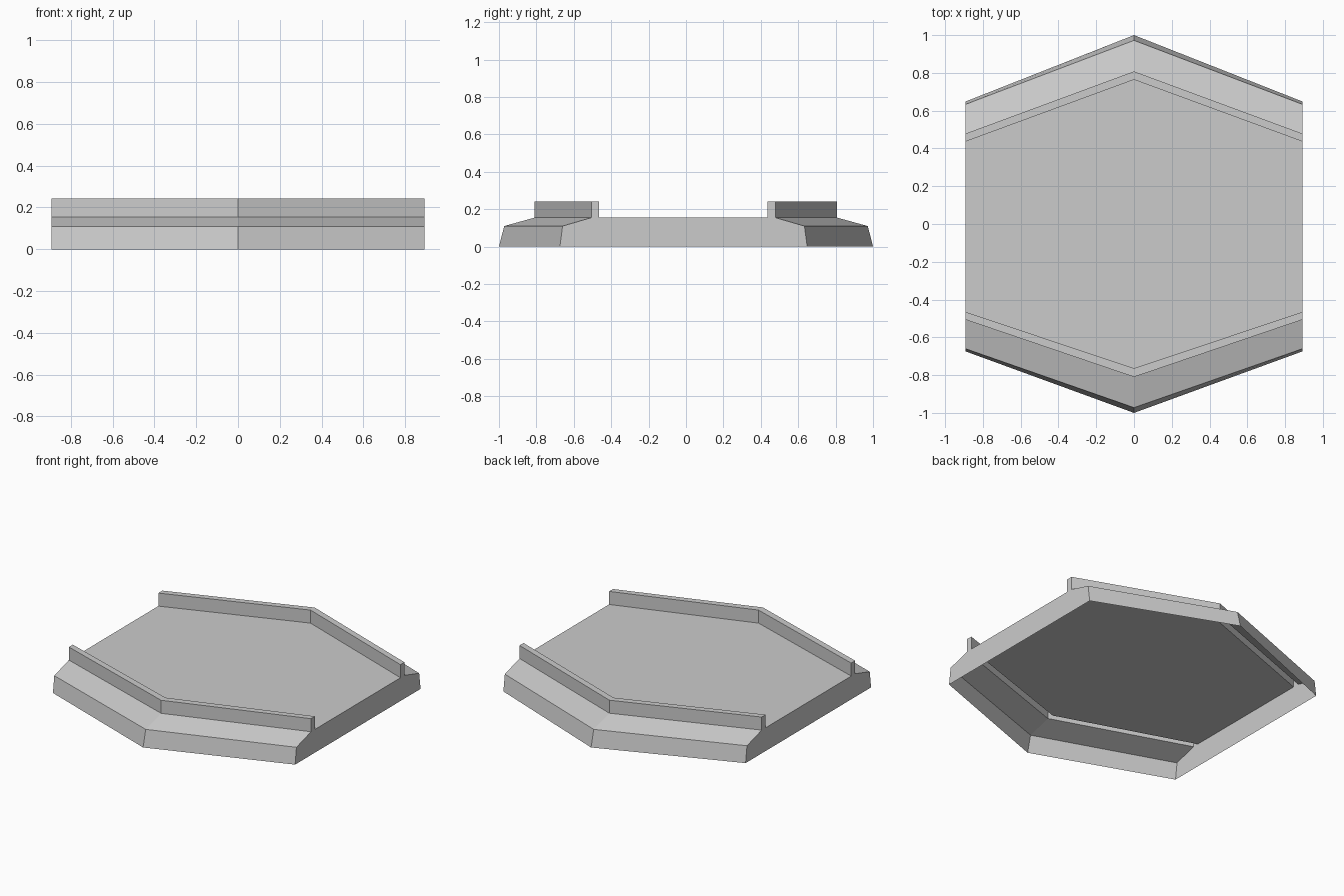
import bpy
import bmesh

cube = bpy.data.objects.get("Cube")
if cube:
    bpy.data.objects.remove(cube, do_unlink=True)

HALF_WIDTH = 0.893
RIM_Z, FLOOR_Z, RAIL_Z = 0.11, 0.155, 0.242

# Cross-section from outer foot to floor: (y at the middle, y at the sides, z)
FRONT = [(-1.0, -0.674, 0), (-0.972, -0.66, RIM_Z), (-0.81, -0.506, FLOOR_Z),
         (-0.81, -0.506, RAIL_Z), (-0.764, -0.465, RAIL_Z), (-0.764, -0.465, FLOOR_Z)]
BACK = [(1.0, 0.648, 0), (0.972, 0.633, RIM_Z), (0.808, 0.478, FLOOR_Z),
        (0.808, 0.478, RAIL_Z), (0.764, 0.436, RAIL_Z), (0.764, 0.436, FLOOR_Z)]
PROFILE = FRONT + BACK[::-1]

# Grey material
grey = bpy.data.materials.new("stone_grey")
grey.use_nodes = True
colour = (0.6, 0.6, 0.6, 1)
grey.diffuse_color = colour
grey.node_tree.nodes["Principled BSDF"].inputs["Base Color"].default_value = colour

# Open-bottomed shell: three cross-sections joined by strips
bm = bmesh.new()
right, middle, left = [
    [bm.verts.new((x, mid if x == 0 else side, z)) for mid, side, z in PROFILE]
    for x in (-HALF_WIDTH, 0, HALF_WIDTH)]
for a, b in ((right, middle), (middle, left)):
    for i in range(len(PROFILE) - 1):
        bm.faces.new((a[i], b[i], b[i + 1], a[i + 1]))

# Flat side walls, including the rail ends
bm.faces.new(right)
bm.faces.new(left[::-1])

# Merge the two halves of the floor and of the flat rail tops
seams = [e for e in bm.edges if len(e.link_faces) == 2
         and all(abs(v.co.x) < 0.001 for v in e.verts)
         and all(abs(f.normal.z) > 0.999 for f in e.link_faces)]
bm.normal_update()
seams = [e for e in bm.edges if len(e.link_faces) == 2
         and all(abs(v.co.x) < 0.001 for v in e.verts)
         and all(f.normal.z > 0.999 for f in e.link_faces)]
bmesh.ops.dissolve_edges(bm, edges=seams, use_verts=False)

mesh = bpy.data.meshes.new("hexagonal_platform")
bm.to_mesh(mesh)
bm.free()
mesh.materials.append(grey)
platform = bpy.data.objects.new("hexagonal_platform", mesh)
bpy.context.collection.objects.link(platform)
